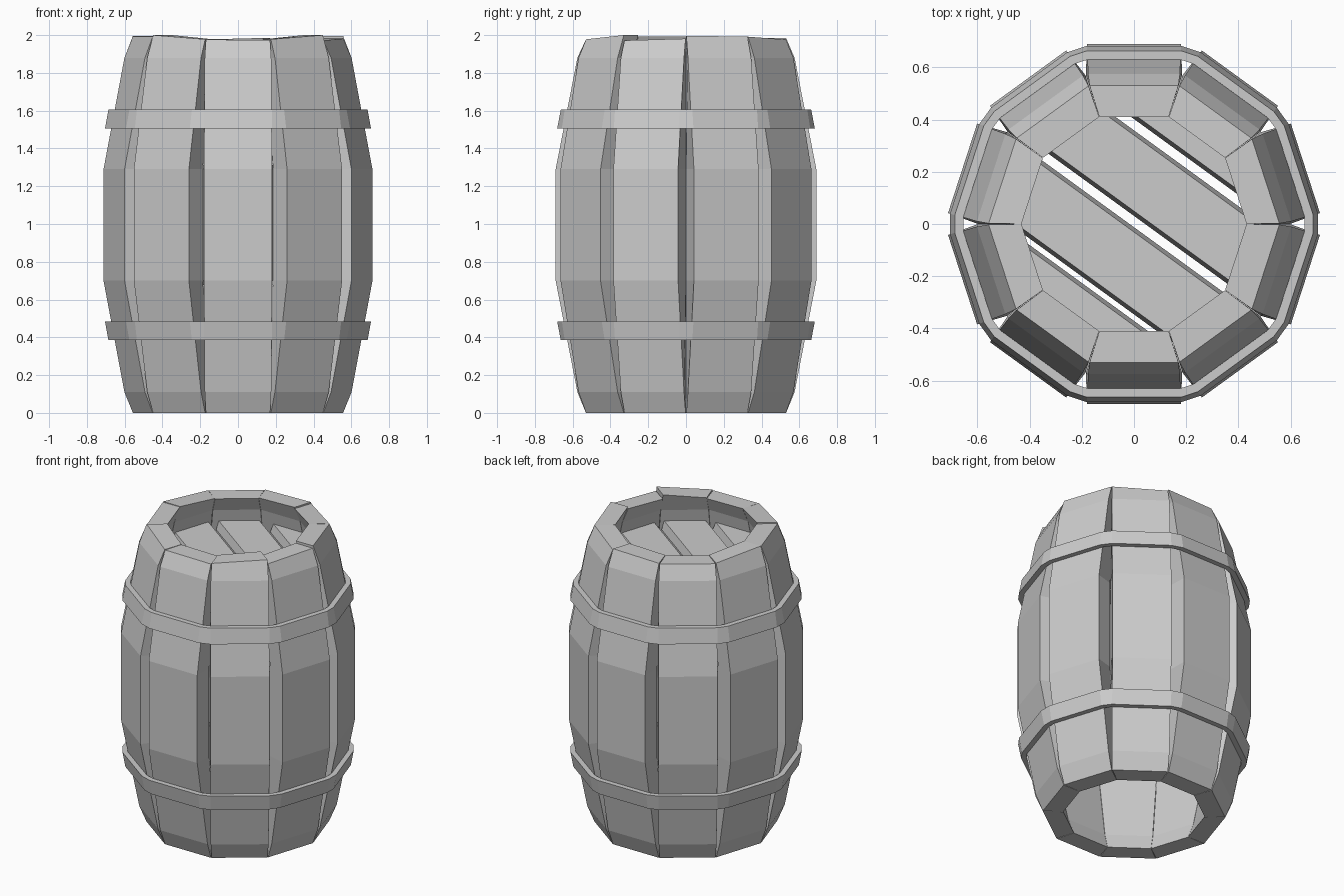
import bpy, bmesh, random
from math import radians, tan, cos, sin, pi
from mathutils import Vector

if "Cube" in bpy.data.objects:
    bpy.data.objects.remove(bpy.data.objects["Cube"])

random.seed(4)
N = 10
T18 = tan(radians(18))


def finish(name, bm):
    bmesh.ops.recalc_face_normals(bm, faces=bm.faces[:])
    me = bpy.data.meshes.new(name)
    bm.to_mesh(me)
    bm.free()
    ob = bpy.data.objects.new(name, me)
    bpy.context.collection.objects.link(ob)
    return ob


def place(ang, tangent, radial, z):
    """Point at a radial distance and sideways offset for a stave facing ang."""
    return Vector((cos(ang) * radial - sin(ang) * tangent,
                   sin(ang) * radial + cos(ang) * tangent, z))


# Staves: height, outer distance, inner distance, outer half width
profile = [(0, .53, .41, .17), (.11, .575, .45, .176), (.70, .69, .57, .18),
           (1.29, .69, .57, .18), (1.88, .575, .45, .176), (1.98, .53, .41, .17)]

for i in range(N):
    ang = -pi / 2 + i * 2 * pi / N
    bm = bmesh.new()
    rings = []
    for z, ro, ri, w in profile:
        hi = ri * T18 * .995
        pts = [(-w, ro), (w, ro), (hi, ri), (-hi, ri)]
        rings.append([bm.verts.new(place(ang, t, r, z)) for t, r in pts])
    for a, b in zip(rings, rings[1:]):
        for k in range(4):
            bm.faces.new((a[k], a[(k + 1) % 4], b[(k + 1) % 4], b[k]))
    bm.faces.new(rings[0])
    bm.faces.new(rings[-1])
    # uneven hand-cut top ends
    left, right = random.uniform(-.01, .018), random.uniform(-.01, .018)
    if i in (1, 9):
        left, right = (-.002, .02) if i == 1 else (.02, -.002)
    for v, d in zip(rings[-1], (left, right, right, left)):
        v.co.z += d
    finish(f"stave_{i + 1}", bm)


# Hoops: bands with long faces over the staves and short faces over the gaps
def hoop(name, z_wide, z_narrow):
    bm = bmesh.new()
    loops = []
    for r, z in [(.682, z_wide), (.663, z_narrow), (.63, z_narrow), (.649, z_wide)]:
        w = .18 if r > .655 else .175
        loops.append([bm.verts.new(place(-pi / 2 + i * 2 * pi / N, s * w, r, z))
                      for i in range(N) for s in (-1, 1)])
    n = 2 * N
    for k in range(4):
        a, b = loops[k], loops[(k + 1) % 4]
        for j in range(n):
            bm.faces.new((a[j], a[(j + 1) % n], b[(j + 1) % n], b[j]))
    finish(name, bm)


hoop("lower_hoop", .485, .385)
hoop("upper_hoop", 1.505, 1.605)


# Lid planks: slices of a ten-sided disc, cut on slightly sloping planes
def plank(name, low, high, z0=1.74, z1=1.80):
    bm = bmesh.new()
    R = .465 / cos(pi / N)
    ring = [bm.verts.new((R * cos(k * pi / 5), R * sin(k * pi / 5), z0)) for k in range(N)]
    base = bm.faces.new(ring)
    ext = bmesh.ops.extrude_face_region(bm, geom=[base], use_keep_orig=True)
    for v in ext["geom"]:
        if isinstance(v, bmesh.types.BMVert):
            v.co.z = z1
    side = Vector((sin(radians(36)), cos(radians(36)), 0))
    for offset, sign in ((low, -1), (high, 1)):
        if offset is None:
            continue
        no = (side * sign + Vector((0, 0, .25))).normalized()
        bmesh.ops.bisect_plane(bm, geom=bm.verts[:] + bm.edges[:] + bm.faces[:],
                               plane_co=side * offset + Vector((0, 0, z1)),
                               plane_no=no, clear_outer=True)
        bmesh.ops.holes_fill(bm, edges=[e for e in bm.edges if e.is_boundary])
    finish(name, bm)


for n, (lo, hi) in enumerate([(None, -.315), (-.265, -.025), (.04, .275), (.34, None)]):
    plank(f"lid_plank_{n + 1}", lo, hi)
